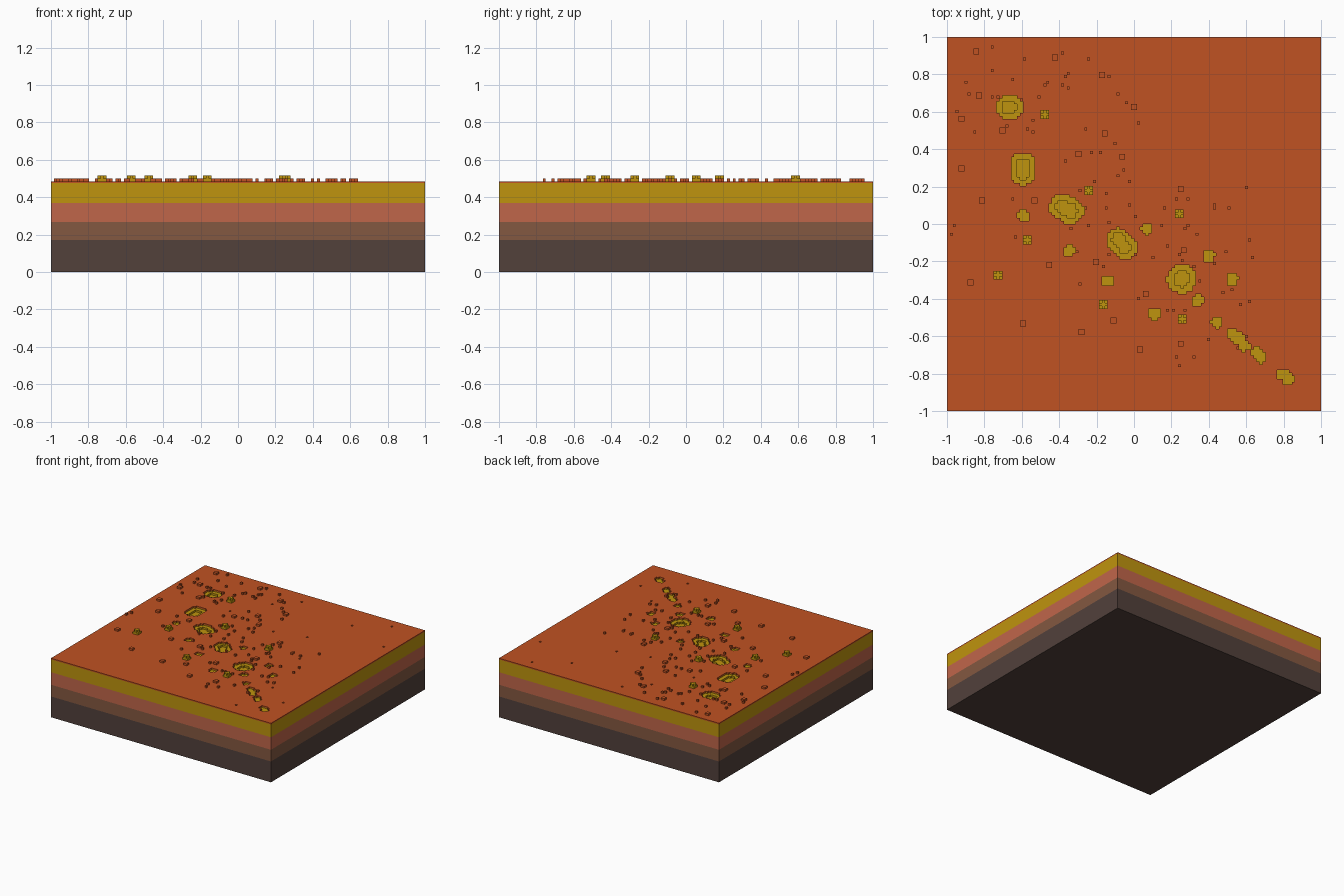
import bpy
import bmesh
import random
from itertools import groupby

cube = bpy.data.objects.get("Cube")
if cube:
    bpy.data.objects.remove(cube, do_unlink=True)

random.seed(7)
GRID = 128                # cells along each side
CELL = 2 / GRID
GROUND = 0.485            # height of the flat surface
SKIN = 0.475              # underside of the thin surface crust
BED = 0.43                # lower edge of the carved surface mesh


def material(name, srgb):
    linear = [((c / 255 + 0.055) / 1.055) ** 2.4 for c in srgb]
    mat = bpy.data.materials.new(name)
    mat.use_nodes = True
    mat.diffuse_color = (*linear, 1)
    mat.node_tree.nodes["Principled BSDF"].inputs["Base Color"].default_value = (*linear, 1)
    return mat


rust = material("rust_orange", (192, 82, 34))
ochre = material("ochre_yellow", (191, 148, 14))
clay = material("salmon_clay", (192, 102, 74))
brown = material("earth_brown", (132, 88, 65))
dark = material("dark_bedrock", (82, 65, 59))


def make_object(name, bm, mats):
    mesh = bpy.data.meshes.new(name)
    bm.to_mesh(mesh)
    bm.free()
    for mat in mats:
        mesh.materials.append(mat)
    obj = bpy.data.objects.new(name, mesh)
    bpy.context.collection.objects.link(obj)
    return obj


# Stacked ground layers
def layer(name, low, high, mat):
    bm = bmesh.new()
    bmesh.ops.create_cube(bm, size=1)
    for v in bm.verts:
        v.co = (v.co.x * 2, v.co.y * 2, high if v.co.z > 0 else low)
    make_object(name, bm, [mat])


layer("bedrock_layer", 0, 0.171, dark)
layer("earth_layer", 0.171, 0.267, brown)
layer("clay_layer", 0.267, 0.37, clay)
layer("ochre_layer", 0.37, BED, ochre)

# Surface described as one (height, colour) pair per cell
FLAT = (GROUND, 0)
cells = {(i, j): FLAT for i in range(GRID) for j in range(GRID)}


def to_cell(x, y):
    return int((x + 1) / CELL), int((y + 1) / CELL)


def crater(x, y, radius, depth):
    for (i, j), (height, _) in cells.items():
        dx = (i + 0.5) * CELL - 1 - x
        dy = (j + 0.5) * CELL - 1 - y
        if dx * dx + dy * dy <= radius * radius:
            cells[i, j] = (min(height, GROUND - depth * CELL), 1)


def bump(x, y, size, colour):
    i, j = to_cell(x, y)
    for a in range(size):
        for b in range(size):
            cells[i + a - size // 2, j + b - size // 2] = (GROUND + CELL, colour)


# Large stepped craters, some made of two overlapping bowls
large = [(-.665, .625, .07), (-.595, .315, .067), (-.595, .275, .067),
         (-.38, .09, .069), (-.34, .07, .069), (-.085, -.085, .063),
         (-.05, -.125, .063), (.255, -.295, .077)]
for x, y, r in large:
    crater(x, y, r, 1)
    crater(x, y, r * 0.55, 2)

# Small craters and the broken trench running to the corner
small = [(-.59, .045), (-.345, -.145), (-.14, -.305), (.07, -.025), (.11, -.48),
         (.34, -.41), (.4, -.17), (.525, -.295), (.445, -.525), (.53, -.59),
         (.56, -.615), (.59, -.65), (.66, -.69), (.68, -.715), (.8, -.805), (.825, -.83)]
for x, y in small:
    crater(x, y, 0.031, 1)

# Ochre mounds with a raised cross on top
mounds = [(-.47, .58), (-.25, .18), (.235, .055), (-.57, -.09),
          (-.725, -.275), (-.17, -.435), (.25, -.505)]
for x, y in mounds:
    bump(x, y, 3, 1)
    i, j = to_cell(x, y)
    for a, b in ((0, 0), (1, 0), (-1, 0), (0, 1), (0, -1)):
        cells[i + a, j + b] = (GROUND + 2 * CELL, 1)

# Square rocks
rocks = [(-.83, .93), (-.82, .7), (-.92, .57), (-.92, .3), (-.81, .13), (-.7, .5),
         (-.53, .13), (-.42, .9), (-.29, .39), (-.15, .49), (-.05, .37), (-.16, .81),
         (0, .64), (.25, .19), (.28, -.13), (.07, -.37), (-.19, -.2), (-.45, -.21),
         (-.86, -.3), (-.58, -.53), (-.28, -.57), (-.1, -.51), (.04, -.67), (.25, -.63)]
for x, y in rocks:
    bump(x, y, 2, 0)

# Tiny dents that stay within the crust
dents = [(.75, .92), (.5, .75), (.92, .58), (.86, -.65), (.65, -.48), (.6, -.89),
         (-.04, .88), (-.2, .72), (.35, .4), (.09, .34), (.53, .06), (-.38, .44)]
for x, y in dents:
    cells[to_cell(x, y)] = (SKIN + 0.002, 0)

# Loose pebbles scattered around the crater line
pebbles = 0
while pebbles < 90:
    along = random.uniform(-0.75, 0.5)
    x = along + random.gauss(0, 0.3)
    y = -along + random.gauss(0, 0.3)
    if -0.98 < x < 0.68 and abs(y) < 0.95 and cells[to_cell(x, y)] == FLAT:
        bump(x, y, 1, 0)
        pebbles += 1

# Surface mesh: flat strips for the tops, quads for every step
bm = bmesh.new()


def quad(points, colour):
    face = bm.faces.new([bm.verts.new(p) for p in points])
    face.material_index = colour


def wall(p, q, low, high, colour):
    bands = [(low, high, colour)]
    if low < SKIN < high:
        bands = [(low, SKIN, 1), (SKIN, high, 0)]
    for a, b, tint in bands:
        quad([(*p, a), (*q, a), (*q, b), (*p, b)], tint)


for j in range(GRID):
    y = j * CELL - 1
    for (height, colour), run in groupby(range(GRID), key=lambda i: cells[i, j]):
        run = list(run)
        x0, x1 = run[0] * CELL - 1, (run[-1] + 1) * CELL - 1
        quad([(x0, y, height), (x1, y, height),
              (x1, y + CELL, height), (x0, y + CELL, height)], colour)

for (i, j), (height, colour) in cells.items():
    x, y = i * CELL - 1, j * CELL - 1
    corners = [(x, y), (x + CELL, y), (x + CELL, y + CELL), (x, y + CELL)]
    for side, (a, b) in enumerate(((0, -1), (1, 0), (0, 1), (-1, 0))):
        floor = cells.get((i + a, j + b), (BED, 1))[0]
        if floor < height:
            wall(corners[side], corners[(side + 1) % 4], floor, height, colour)

bmesh.ops.remove_doubles(bm, verts=bm.verts[:], dist=0.0001)
make_object("cratered_surface", bm, [rust, ochre])
